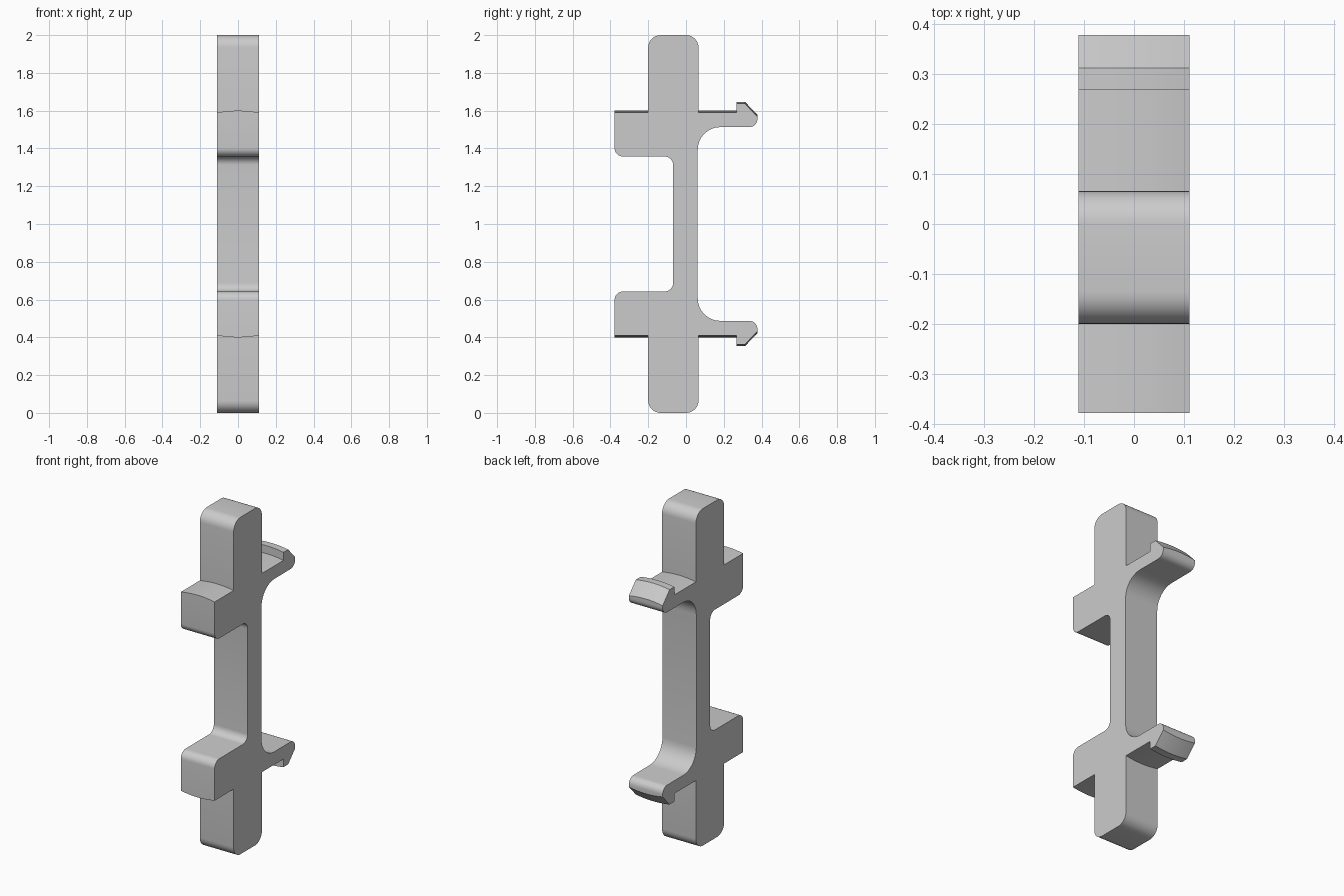
import bpy, bmesh, math
from mathutils import Vector

cube = bpy.data.objects.get("Cube")
if cube:
    bpy.data.objects.remove(cube, do_unlink=True)

HALF_WIDTH = 0.111
SECTIONS = 16
MID = 1.0

# Upper half outline around the middle: y, height above middle, fillet radius, follows round bore
HALF = [
    (-0.068, 0.357, 0.045, False),   # web to front arm
    (-0.378, 0.357, 0.045, False),   # front arm lower corner
    (-0.378, 0.6, 0, True),          # front arm outer edge
    (-0.2, 0.6, 0, True),
    (-0.2, 1.0, 0.065, False),       # end block
    (0.066, 1.0, 0.065, False),
    (0.066, 0.6, 0, True),
    (0.268, 0.6, 0, True),           # latch arm and hook
    (0.268, 0.647, 0, True),
    (0.312, 0.647, 0, True),
    (0.378, 0.578, 0, True),
    (0.378, 0.513, 0.042, False),
    (0.062, 0.513, 0.12, False),     # latch arm to web
]


def rounded(points, steps=8):
    """Replace each corner that has a radius by an arc."""
    out = []
    for i, (y, z, r, bore) in enumerate(points):
        if not r:
            out.append((y, z, bore))
            continue
        p = Vector((y, z))
        a = (Vector(points[i - 1][:2]) - p).normalized()
        b = (Vector(points[(i + 1) % len(points)][:2]) - p).normalized()
        half = a.angle(b) / 2
        centre = p + (a + b).normalized() * (r / math.sin(half))
        start = p + a * (r / math.tan(half)) - centre
        end = p + b * (r / math.tan(half)) - centre
        sweep = start.angle(end)
        for k in range(steps + 1):
            t = k / steps
            v = (start * math.sin((1 - t) * sweep) + end * math.sin(t * sweep)) / math.sin(sweep)
            out.append((centre.x + v.x, centre.y + v.y, False))
    return out


# Full outline, mirrored top to bottom
lower = [(y, -z, r, bore) for y, z, r, bore in reversed(HALF)]
outline = rounded(HALF + lower)

# Loft across the width, bending the marked edges onto the round bore
bm = bmesh.new()
rings = []
for s in range(SECTIONS + 1):
    x = HALF_WIDTH * (2 * s / SECTIONS - 1)
    ring = []
    for y, z, bore in outline:
        if bore:
            z = math.copysign(math.sqrt(z * z - x * x), z)
        ring.append(bm.verts.new((x, y, MID + z)))
    rings.append(ring)
n = len(outline)
for r0, r1 in zip(rings, rings[1:]):
    for i in range(n):
        j = (i + 1) % n
        bm.faces.new((r0[i], r0[j], r1[j], r1[i]))

# Flat side faces, triangulated so the concave outline fills cleanly
caps = [bm.faces.new(rings[0]), bm.faces.new(rings[-1])]
bmesh.ops.recalc_face_normals(bm, faces=bm.faces)
bmesh.ops.triangulate(bm, faces=caps, ngon_method="EAR_CLIP")

mesh = bpy.data.meshes.new("clip_body")
bm.to_mesh(mesh)
bm.free()
body = bpy.data.objects.new("clip_body", mesh)
bpy.context.collection.objects.link(body)

# Plain grey
grey = bpy.data.materials.new("grey")
grey.use_nodes = True
colour = (0.6, 0.6, 0.6, 1)
grey.diffuse_color = colour
grey.node_tree.nodes["Principled BSDF"].inputs["Base Color"].default_value = colour
mesh.materials.append(grey)

bpy.ops.object.select_all(action="DESELECT")
body.select_set(True)
bpy.context.view_layer.objects.active = body
bpy.ops.object.shade_smooth_by_angle(angle=math.radians(30))
